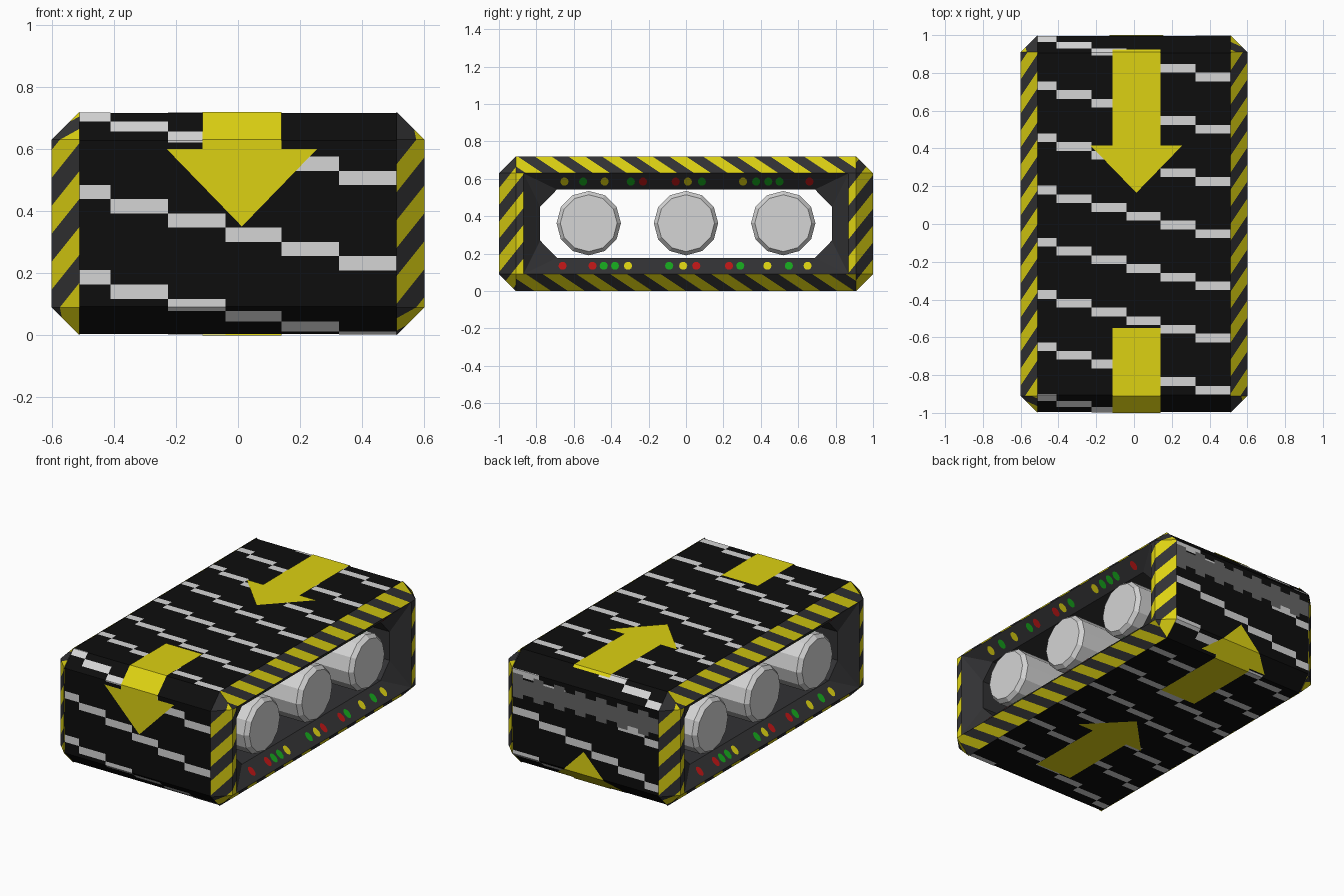
import bpy, bmesh, math
from mathutils import Vector, Matrix

if "Cube" in bpy.data.objects:
    bpy.data.objects.remove(bpy.data.objects["Cube"])

COLORS = {
    "belt_black": (0.004, 0.004, 0.004), "light_grey": (0.66, 0.66, 0.66),
    "yellow": (0.72, 0.64, 0.006), "dark_grey": (0.032, 0.032, 0.034),
    "mid_grey": (0.13, 0.13, 0.13), "red": (0.5, 0.008, 0.008),
    "green": (0.008, 0.38, 0.012)}
MATS = {}
for name, c in COLORS.items():
    MATS[name] = bpy.data.materials.new(name)
    MATS[name].diffuse_color = (*c, 1)
NAMES = list(COLORS)
MID = Vector((0, 0, 0.36))


def finish(bm, name, turn=False):
    """Turn the bmesh into an object; turn = half turn for the opposite side."""
    if turn:
        bm.transform(Matrix.Rotation(math.pi, 4, 'Z'))
    me = bpy.data.meshes.new(name)
    bm.to_mesh(me)
    bm.free()
    used = sorted({p.material_index for p in me.polygons})
    for i in used:
        me.materials.append(MATS[NAMES[i]])
    for p in me.polygons:
        p.material_index = used.index(p.material_index)
    bpy.context.collection.objects.link(bpy.data.objects.new(name, me))


def poly(bm, pts, mat, out=None):
    """Add a face turned towards 'out' (default: away from the block centre)."""
    f = bm.faces.new([bm.verts.new(p) for p in pts])
    f.normal_update()
    d = Vector(out) if out else f.calc_center_median() - MID
    if f.normal.dot(d) < 0:
        f.normal_flip()
    f.material_index = NAMES.index(mat)


# ---- Belt: unrolled length s runs over the top, down the front, back below ----
LOOP = [(1, .53), (1, .63), (.91, .72), (-.91, .72), (-1, .63),
        (-1, .09), (-.91, 0), (.91, 0), (1, .09), (1, .53)]
S = [-1.137]
for a, b in zip(LOOP, LOOP[1:]):
    S.append(S[-1] + math.dist(a, b))


def at(s, x, d):
    i = max(j for j in range(len(S) - 1) if S[j] <= s + 1e-9)
    t = (s - S[i]) / (S[i + 1] - S[i])
    y = LOOP[i][0] * (1 - t) + LOOP[i + 1][0] * t
    z = LOOP[i][1] * (1 - t) + LOOP[i + 1][1] * t
    return Vector((x, y * (1 - d), .36 + (z - .36) * (1 - d / .36)))


def strip(bm, mat, d, s0, s1, l0, r0, l1, r1):
    """Tapered strip wrapped around the belt, sunk by d."""
    a, b = max(s0, S[0]), min(s1, S[-1])
    if b - a < 1e-4:
        return
    cuts = [a] + [s for s in S if a + 1e-5 < s < b - 1e-5] + [b]
    w = lambda p, q, s: p + (q - p) * (s - s0) / (s1 - s0)
    for p, q in zip(cuts, cuts[1:]):
        pts = [at(p, w(l0, l1, p), d), at(p, w(r0, r1, p), d),
               at(q, w(r0, r1, q), d), at(q, w(l0, l1, q), d)]
        if (pts[2] - pts[3]).length < 1e-5:
            pts.pop()
        poly(bm, pts, mat)


bm = bmesh.new()
strip(bm, "belt_black", .004, S[0], S[-1], -.51, .51, -.51, .51)
finish(bm, "belt")

# stepped grip bars
bm = bmesh.new()
cols = [-.51, -.41, -.225, -.04, .14, .325, .51]
for c in range(6):
    for k in range(-9, 13):
        s = .905 + c * .0463 + k * .277
        strip(bm, "light_grey", .0025, s, s + .0463,
              cols[c], cols[c + 1], cols[c], cols[c + 1])
finish(bm, "belt_grip_bars")

# direction arrows
bm = bmesh.new()
for tip in (-.165, 1.317, 2.655, 3.796):
    strip(bm, "yellow", 0, tip - .765, tip - .25, -.115, .14, -.115, .14)
    strip(bm, "yellow", 0, tip - .25, tip, -.23, .255, .0125, .0125)
finish(bm, "belt_arrows")

# toothed seam on the back
bm = bmesh.new()
n = 14
for i in range(n):
    x0, x1 = -.51 + 1.02 * i / n, -.51 + 1.02 * (i + 1) / n
    e = .028 if i % 2 else 0
    poly(bm, [(x, .999, z) for x, z in ((x0, .48 - e), (x1, .48 - e),
                                        (x1, .575 + e), (x0, .575 + e))], "mid_grey")
finish(bm, "belt_seam")


# ---- Side frames ----
def stripe(bm, no, h=.09):
    """Cut faces by diagonal planes and alternate two colours."""
    no = Vector(no)
    for i in range(-25, 26):
        bmesh.ops.bisect_plane(bm, geom=bm.verts[:] + bm.edges[:] + bm.faces[:],
                               plane_co=no * (i * h / no.length_squared), plane_no=no)
    for f in bm.faces:
        odd = math.floor(f.calc_center_median().dot(no) / h) % 2
        f.material_index = NAMES.index("yellow" if odd else "dark_grey")


LIGHTS = {
    .585: "-.65y -.55g -.435y -.295g -.23r -.055r .01y .085g .305y .375g .44g .5g .66r",
    .135: "-.66r -.5r -.44g -.38g -.31y -.09g -.015y .055r .23r .29g .435y .55g .65y"}
TONE = {"y": "yellow", "g": "green", "r": "red"}
HOLE = [(-.78, .27), (-.78, .45), (-.69, .543), (.69, .543),
        (.78, .45), (.78, .27), (.69, .177), (-.69, .177)]

for side, turn in (("right", False), ("left", True)):
    # hazard striped long edges
    bm = bmesh.new()
    for z0, z1 in ((.63, .72), (.09, 0)):
        poly(bm, [(.6, -.91, z0), (.6, .91, z0), (.51, .91, z1), (.51, -.91, z1)], "yellow")
    stripe(bm, (0, 1, 1.5))
    finish(bm, side + "_long_rims", turn)

    # hazard striped upright ends, with corner triangles
    bm = bmesh.new()
    for m in (-1, 1):
        poly(bm, [(.51, m, .09), (.51, m, .63), (.6, .91 * m, .63), (.6, .91 * m, .09)], "yellow")
        poly(bm, [(.6, .91 * m, .09), (.6, .91 * m, .63), (.6, .87 * m, .63), (.6, .87 * m, .09)], "yellow")
        for z0, z1 in ((.63, .72), (.09, 0)):
            poly(bm, [(.51, m, z0), (.6, .91 * m, z0), (.51, .91 * m, z1)], "yellow")
    stripe(bm, (0, -1.25, 1))
    finish(bm, side + "_upright_rims", turn)

    # sloped inner panels from the rim down to the eight-sided opening
    bm = bmesh.new()
    for z0, z1, z2, up in ((.63, .543, .45, -1), (.09, .177, .27, 1)):
        poly(bm, [(.6, -.87, z0), (.6, .87, z0), (.51, .69, z1), (.51, -.69, z1)],
             "dark_grey", (1, 0, up))
        for m in (-1, 1):
            poly(bm, [(.6, .87 * m, z0), (.51, .78 * m, z2), (.51, .69 * m, z1)],
                 "dark_grey", (1, -m, up))
    for m in (-1, 1):
        poly(bm, [(.6, .87 * m, .09), (.6, .87 * m, .63), (.51, .78 * m, .45), (.51, .78 * m, .27)],
             "dark_grey", (1, -m, 0))
    finish(bm, side + "_inner_panels", turn)

    # small round signal lights lying on the panels
    bm = bmesh.new()
    for z, row in LIGHTS.items():
        for item in row.split():
            y = float(item[:-1])
            pts = []
            for k in range(10):
                a = k * math.tau / 10
                zz = z + .022 * math.sin(a)
                depth = .63 - zz if z > .36 else zz - .09
                pts.append((.604 - depth * .09 / .087, y + .022 * math.cos(a), zz))
            poly(bm, pts, TONE[item[-1]], (1, 0, 0))
    finish(bm, side + "_signal_lights", turn)

# open tunnel through the block
bm = bmesh.new()
for (y0, z0), (y1, z1) in zip(HOLE, HOLE[1:] + HOLE[:1]):
    poly(bm, [(-.51, y0, z0), (.51, y0, z0), (.51, y1, z1), (-.51, y1, z1)],
         "dark_grey", (0, -(y0 + y1) / 2 if z0 != z1 else 0, .36 - (z0 + z1) / 2))
finish(bm, "tunnel_wall")

# ---- Rollers with chamfered ends ----
N = 12
for label, yc in (("front", -.52), ("middle", 0), ("rear", .52)):
    bm = bmesh.new()
    rings = [[bm.verts.new((x, yc + r * math.cos(math.tau * k / N),
                            .363 + r * math.sin(math.tau * k / N))) for k in range(N)]
             for x, r in ((-.55, .152), (-.525, .172), (.525, .172), (.55, .152))]
    for a, b in zip(rings, rings[1:]):
        for k in range(N):
            bm.faces.new((a[k], a[(k + 1) % N], b[(k + 1) % N], b[k]))
    bm.faces.new(rings[0])
    bm.faces.new(rings[-1])
    bmesh.ops.recalc_face_normals(bm, faces=bm.faces[:])
    for f in bm.faces:
        f.material_index = NAMES.index("light_grey")
    finish(bm, label + "_roller")

for m in bpy.data.materials:
    if m.users and not m.is_grease_pencil:
        m.use_nodes = True
        m.node_tree.nodes["Principled BSDF"].inputs["Base Color"].default_value = m.diffuse_color
